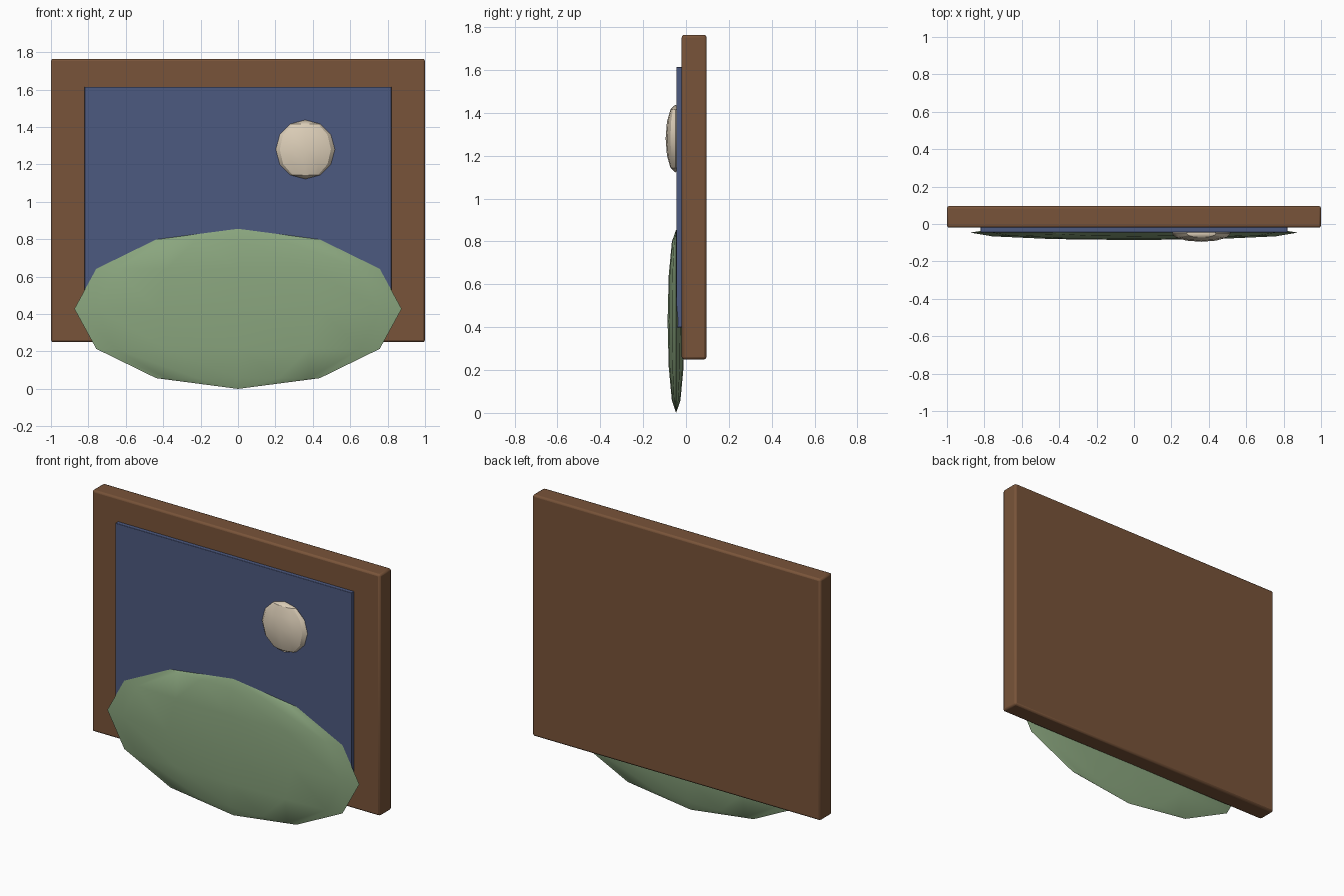
import bpy
import math

old = bpy.data.objects.get("Cube")
if old:
    bpy.data.objects.remove(old, do_unlink=True)


def make_material(name, rgb):
    mat = bpy.data.materials.new(name)
    mat.use_nodes = True
    color = (*rgb, 1)
    mat.diffuse_color = color
    shader = next(n for n in mat.node_tree.nodes if n.type == "BSDF_PRINCIPLED")
    shader.inputs["Base Color"].default_value = color
    shader.inputs["Roughness"].default_value = 0.8
    return mat


def finish(name, size, mat):
    """Name, scale and colour the active primitive."""
    obj = bpy.context.object
    obj.name = name
    obj.scale = size
    bpy.ops.object.transform_apply(location=False, rotation=False, scale=True)
    obj.data.materials.append(mat)
    return obj


def slab(name, center, size, bevel, mat):
    bpy.ops.mesh.primitive_cube_add(size=1, location=center)
    obj = finish(name, size, mat)
    mod = obj.modifiers.new("soft_edges", "BEVEL")
    mod.width = bevel
    mod.segments = 2
    bpy.ops.object.shade_smooth_by_angle(angle=math.radians(30))
    return obj


def flat_ball(name, center, radii, mat):
    """Low-poly sphere squashed into a shallow lens."""
    bpy.ops.mesh.primitive_uv_sphere_add(segments=12, ring_count=6, radius=1, location=center)
    obj = finish(name, radii, mat)
    bpy.ops.object.shade_smooth_by_angle(angle=math.radians(30))
    return obj


wood = make_material("brown_wood", (0.19, 0.088, 0.041))
night = make_material("night_blue", (0.073, 0.1, 0.215))
grass = make_material("soft_green", (0.255, 0.38, 0.21))
cream = make_material("pale_cream", (0.72, 0.62, 0.48))

# Wooden board and the sky panel standing slightly proud of it
slab("wooden_frame", (0, 0.038, 1.007), (2, 0.116, 1.515), 0.012, wood)
slab("sky_panel", (0, -0.02, 1.007), (1.64, 0.05, 1.215), 0.003, night)

# Hill overlapping the lower edge, and the moon
flat_ball("hill", (0, -0.046, 0.428), (0.875, 0.04, 0.428), grass)
flat_ball("moon", (0.36, -0.05, 1.28), (0.158, 0.045, 0.158), cream)
